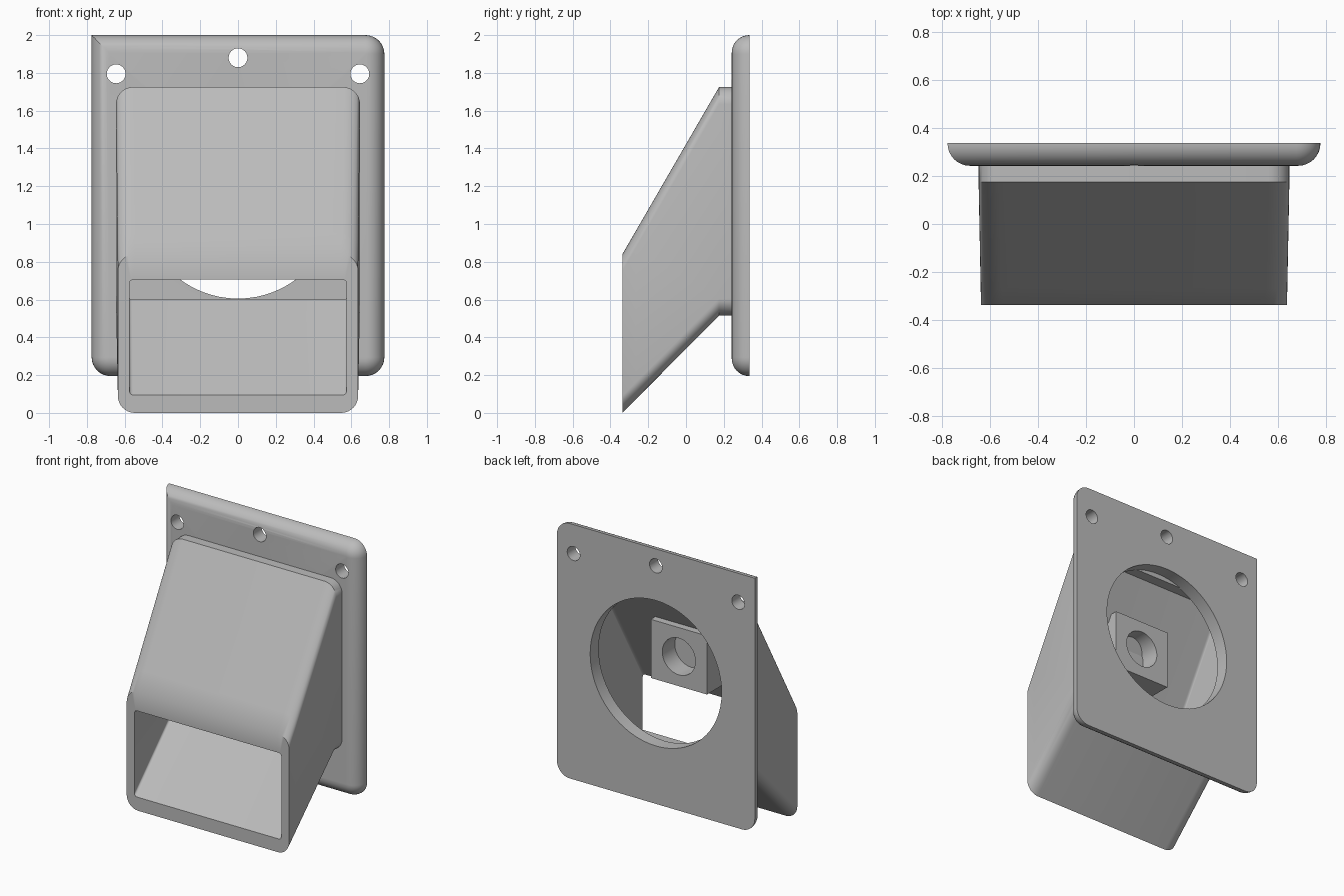
import bpy, bmesh, math
from mathutils import Matrix

if "Cube" in bpy.data.objects:
    bpy.data.objects.remove(bpy.data.objects["Cube"])

grey = bpy.data.materials.new("plain grey")
grey.use_nodes = True
grey.diffuse_color = (0.5, 0.5, 0.5, 1)
grey.node_tree.nodes["Principled BSDF"].inputs["Base Color"].default_value = (0.5, 0.5, 0.5, 1)

SEG = 8


def outline(hw, z0, z1, radii):
    """Rounded rectangle in x, z; radii run bottom right, top right, top left, bottom left."""
    pts = []
    corners = [(hw, z0, -90), (hw, z1, 0), (-hw, z1, 90), (-hw, z0, 180)]
    for (x, z, start), r in zip(corners, radii):
        if r == 0:
            pts.append((x, z))
            continue
        cx = x - math.copysign(r, x)
        cz = z + r if z == z0 else z - r
        for i in range(SEG + 1):
            a = math.radians(start + 90 * i / SEG)
            pts.append((cx + r * math.cos(a), cz + r * math.sin(a)))
    return pts


def loft(name, rings, closed=False):
    """Skin a list of (y, outline) rings; cap the ends or join last to first."""
    bm = bmesh.new()
    vs = [[bm.verts.new((x, y, z)) for x, z in pts] for y, pts in rings]
    pairs = list(zip(vs, vs[1:]))
    if closed:
        pairs.append((vs[-1], vs[0]))
    else:
        bm.faces.new(vs[0])
        bm.faces.new(vs[-1])
    for a, b in pairs:
        n = len(a)
        for i in range(n):
            j = (i + 1) % n
            bm.faces.new((a[i], a[j], b[j], b[i]))
    return finish(name, bm)


def finish(name, bm):
    bmesh.ops.recalc_face_normals(bm, faces=bm.faces)
    me = bpy.data.meshes.new(name)
    bm.to_mesh(me)
    bm.free()
    me.materials.append(grey)
    ob = bpy.data.objects.new(name, me)
    bpy.context.collection.objects.link(ob)
    return ob


def select(ob):
    bpy.ops.object.select_all(action='DESELECT')
    ob.select_set(True)
    bpy.context.view_layer.objects.active = ob


def drill(ob, x, z, r, y0, y1, sides):
    """Cut a round hole along y."""
    bm = bmesh.new()
    m = Matrix.Translation((x, (y0 + y1) / 2, z)) @ Matrix.Rotation(math.pi / 2, 4, 'X')
    bmesh.ops.create_cone(bm, cap_ends=True, segments=sides, radius1=r, radius2=r,
                          depth=y1 - y0, matrix=m)
    cutter = finish("cutter", bm)
    cutter.hide_render = True
    mod = ob.modifiers.new("hole", 'BOOLEAN')
    mod.operation = 'DIFFERENCE'
    mod.solver = 'EXACT'
    mod.object = cutter
    select(ob)
    bpy.ops.object.modifier_apply(modifier=mod.name)
    bpy.data.objects.remove(cutter)


def smooth(ob, degrees):
    select(ob)
    bpy.ops.object.shade_smooth_by_angle(angle=math.radians(degrees))


# Wall plate: front edge rolled over, one top corner left square and mitred
R = 0.1
D = 0.093
rings = [(0.337, outline(0.775, 0.195, 2.0, (R, R, 0, R)))]
for i in range(SEG + 1):
    a = math.pi / 2 * i / SEG
    d = D * (1 - math.cos(a))
    r = R - d
    rings.append((0.335 - D * math.sin(a),
                  outline(0.775 - d, 0.195 + d, 2.0 - d, (r, r, 0, r))))
plate = loft("wall_plate", rings)

# Duct opening and three screw holes
drill(plate, 0, 1.12, 0.515, 0.1, 0.5, 64)
for x, z in [(-0.645, 1.795), (0, 1.88), (0.645, 1.795)]:
    drill(plate, x, z, 0.05, 0.1, 0.5, 24)
smooth(plate, 30)

# Hood: outer skin from neck to mouth, then the inner skin back again
ro, ri = (0.09,) * 4, (0.02,) * 4
FRONT, NECK, BACK = -0.337, 0.175, 0.25


def section(t, inner):
    """Hood section, t = 0 at the mouth and 1 at the neck."""
    lo, hi, w, r = (0.095, 0.705, 0.575, ri) if inner else (0.0, 0.84, 0.636, ro)
    lo2, hi2, w2 = (0.6, 1.6, 0.58) if inner else (0.515, 1.725, 0.646)
    mix = lambda a, b: a + (b - a) * t
    return outline(mix(w, w2), mix(lo, lo2), mix(hi, hi2), r)


hood = loft("hood", [
    (BACK, section(1, False)), (NECK, section(1, False)),
    (FRONT + 0.07, section(0.07 / (NECK - FRONT), False)),
    (FRONT, section(0, False)), (FRONT, section(0, True)),
    (NECK, section(1, True)), (BACK, section(1, True))], closed=True)
smooth(hood, 32)

# Pivot block inside, running forward into the sloping hood wall
bm = bmesh.new()
profile = [(0.08, 0.93), (0.08, 1.345), (0.0, 1.345), (-0.235, 0.93)]
face = bm.faces.new([bm.verts.new((-0.22, y, z)) for y, z in profile])
side = bmesh.ops.extrude_face_region(bm, geom=[face])["geom"]
bmesh.ops.translate(bm, vec=(0.44, 0, 0),
                    verts=[v for v in side if isinstance(v, bmesh.types.BMVert)])
block = finish("inner_block", bm)
drill(block, 0, 1.14, 0.13, -0.06, 0.2, 32)
smooth(block, 30)
